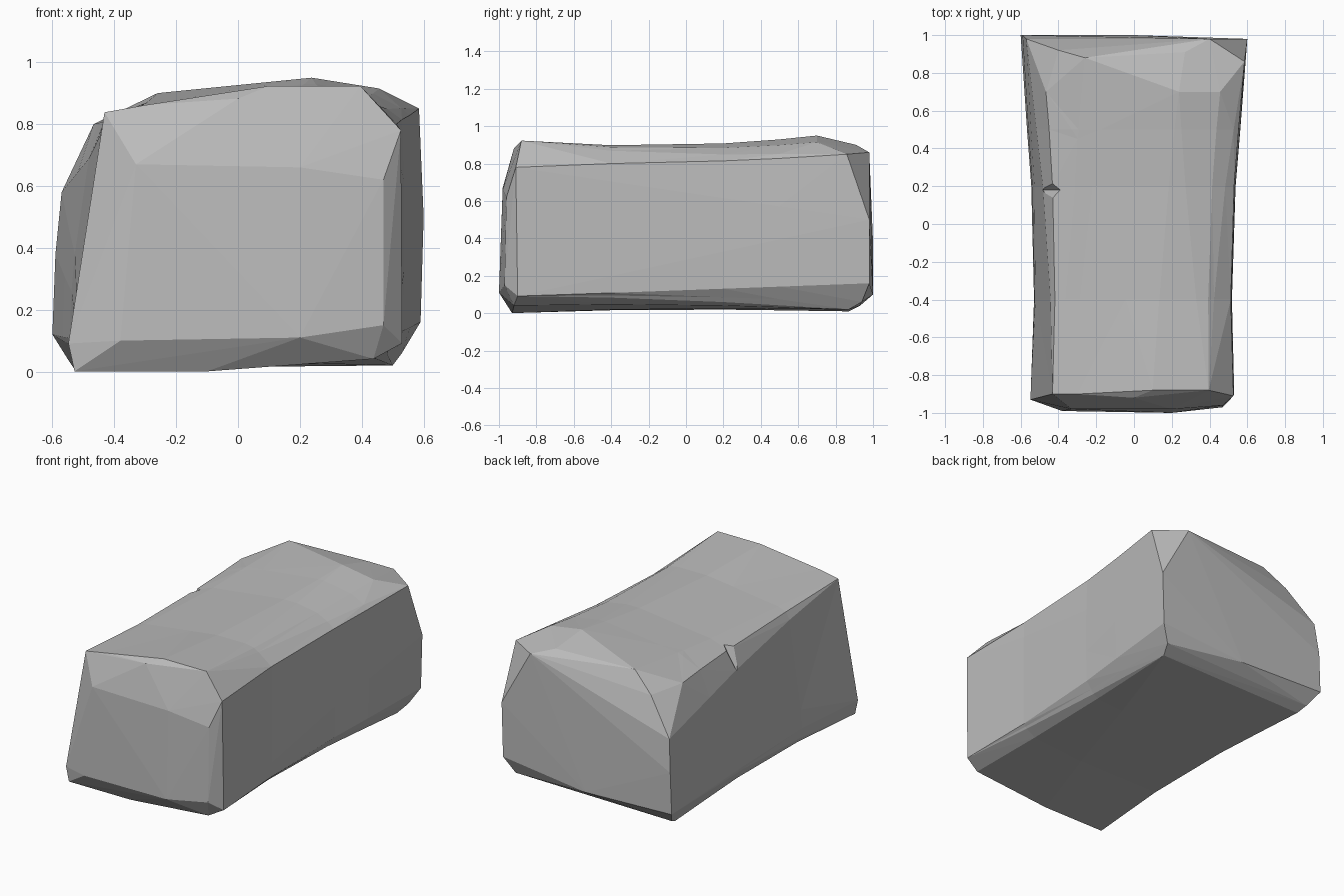
import bpy, bmesh
from mathutils import Vector

default_cube = bpy.data.objects.get("Cube")
if default_cube:
    bpy.data.objects.remove(default_cube, do_unlink=True)

# Single stone colour
stone = bpy.data.materials.new("stone grey")
stone.use_nodes = True
stone_colour = (0.5, 0.5, 0.5, 1)
stone.diffuse_color = stone_colour
stone.node_tree.nodes["Principled BSDF"].inputs["Base Color"].default_value = stone_colour


def hull_mesh(points):
    """Return a bmesh holding the convex hull of the points."""
    bm = bmesh.new()
    for point in points:
        bm.verts.new(point)
    result = bmesh.ops.convex_hull(bm, input=bm.verts[:])
    spare = set(result["geom_interior"]) | set(result["geom_unused"])
    bmesh.ops.delete(bm, geom=[g for g in spare if isinstance(g, bmesh.types.BMVert)], context="VERTS")
    bmesh.ops.recalc_face_normals(bm, faces=bm.faces[:])
    return bm


def add_object(name, bm):
    """Turn a bmesh into a flat shaded object."""
    mesh = bpy.data.meshes.new(name)
    bm.to_mesh(mesh)
    bm.free()
    mesh.materials.append(stone)
    obj = bpy.data.objects.new(name, mesh)
    bpy.context.scene.collection.objects.link(obj)
    return obj


# Corners of the front end, from face to chipped upper lip to underside
front_face = [(-.38, -.99, .1), (-.33, -.98, .67), (.2, -1, .11),
              (.2, -.98, .66), (.47, -.97, .15), (.47, -.96, .62)]
front_lip = [(-.435, -.9, .84), (-.3, -.9, .865), (0, -.92, .885),
             (.1, -.88, .93), (.4, -.88, .93), (.53, -.91, .78)]
front_foot = [(-.55, -.93, .09), (-.53, -.93, 0), (-.1, -.93, 0),
              (.44, -.92, .04), (.535, -.9, .09)]

# Corners of the back end, with its larger broken upper corner
back_face = [(-.6, 1, .12), (-.59, 1, .38), (-.57, .98, .58),
             (.6, .98, .5), (.59, .98, .16), (0, 1, .1)]
back_lip = [(-.47, .7, .8), (-.4, .92, .79), (-.26, .88, .9), (-.31, .45, .89),
            (.24, .7, .955), (.27, .91, .9), (.46, .7, .92),
            (.4, .98, .86), (.585, .86, .85)]
back_foot = [(-.55, .93, .04), (-.53, .87, .01), (.5, .87, .02), (.53, .94, .06)]

# Main block, cut into bands so that its middle can be worn thinner
block = hull_mesh(front_face + front_lip + front_foot + back_face + back_lip + back_foot)
for band in (-.4, .2, .5):
    bmesh.ops.bisect_plane(block, geom=block.verts[:] + block.edges[:] + block.faces[:],
                           plane_co=(0, band, 0), plane_no=(0, 1, 0))
for vert in block.verts:
    wear = max(0, 1 - ((vert.co.y + .1) / .85) ** 2)
    height = min(1, max(0, (vert.co.z - .8) / .1))
    vert.co.x *= 1 - .07 * wear
    vert.co.z -= .045 * wear * height
    if vert.co.z < .1:
        vert.co.z += .015 * wear
bmesh.ops.triangulate(block, faces=block.faces[:])
stone_block = add_object("stone_block", block)

# Small chip knocked out of the upper side edge
chip = add_object("chip_cutter", hull_mesh([
    (-.34, .18, .9), (-.43, .08, .88), (-.45, .28, .88), (-.48, .18, .68),
    (-.6, .18, 1.1), (-.6, .18, .7)]))
chip.hide_render = True
chip.hide_viewport = True
cut = stone_block.modifiers.new("edge chip", "BOOLEAN")
cut.operation = "DIFFERENCE"
cut.solver = "EXACT"
cut.object = chip
